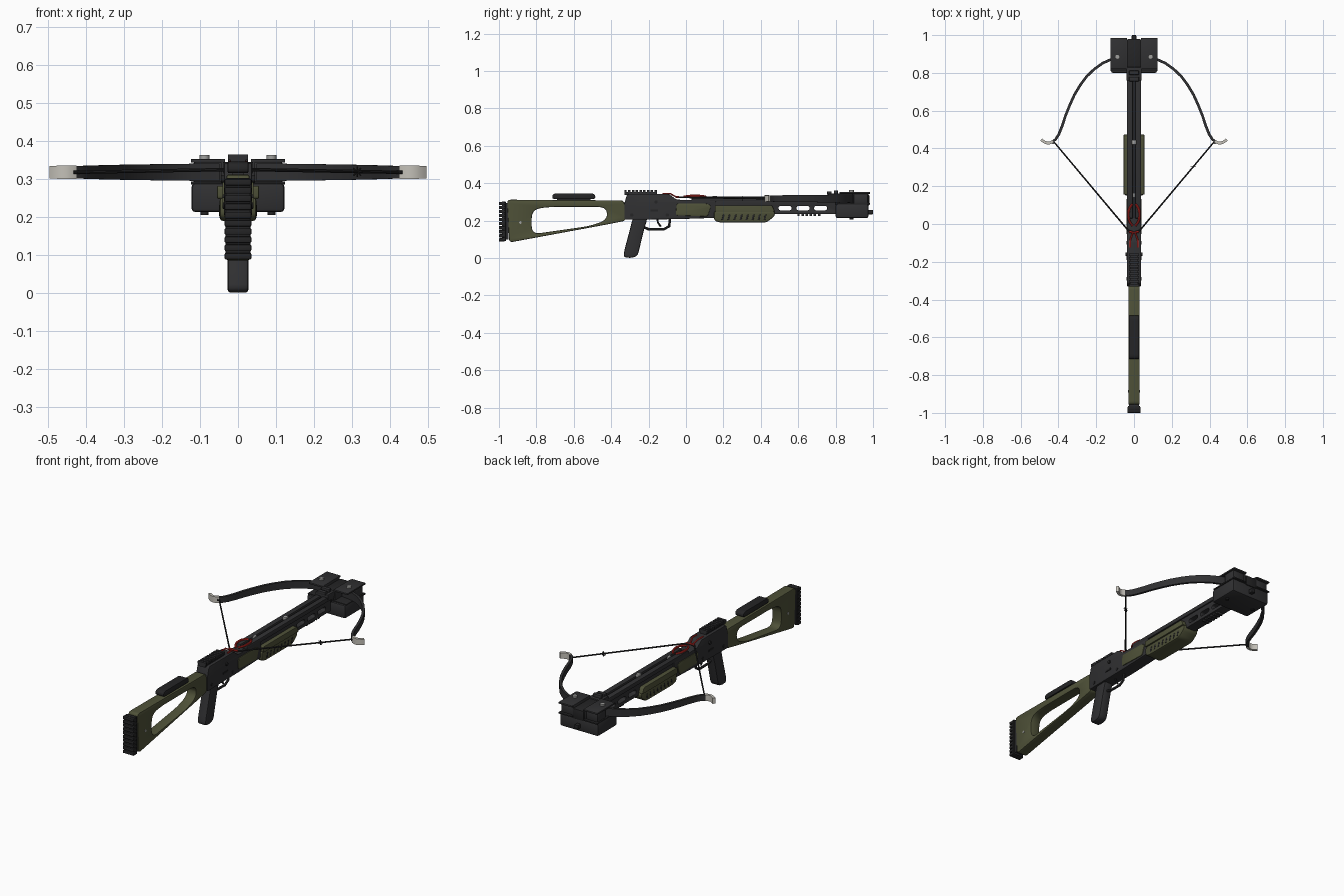
import bpy, bmesh, math
from mathutils import Matrix, Vector

if "Cube" in bpy.data.objects:
    bpy.data.objects.remove(bpy.data.objects["Cube"])


def material(name, rgb):
    m = bpy.data.materials.new(name)
    m.diffuse_color = (*rgb, 1)
    m.use_nodes = True
    m.node_tree.nodes["Principled BSDF"].inputs["Base Color"].default_value = m.diffuse_color
    return m


BLACK = material("matte black", (0.030, 0.030, 0.032))
DARK = material("rubber black", (0.018, 0.018, 0.019))
OLIVE = material("olive", (0.078, 0.083, 0.040))
RED = material("red", (0.60, 0.025, 0.02))
BONE = material("pale grey", (0.55, 0.53, 0.48))
STEEL = material("steel", (0.35, 0.35, 0.34))


def finish(name, me, mat, mirror=False):
    ob = bpy.data.objects.new(name, me)
    bpy.context.collection.objects.link(ob)
    me.materials.clear()
    me.materials.append(mat)
    if mirror:
        ob.modifiers.new("mirror", 'MIRROR').use_mirror_merge = False
    bpy.context.view_layer.objects.active = ob
    ob.select_set(True)
    bpy.ops.object.shade_smooth_by_angle(angle=math.radians(35))
    ob.select_set(False)
    return ob


def from_bm(name, bm, mat, mirror=False):
    bmesh.ops.recalc_face_normals(bm, faces=bm.faces)
    me = bpy.data.meshes.new(name)
    bm.to_mesh(me)
    bm.free()
    return finish(name, me, mat, mirror)


def add_box(bm, x, y, z):
    m = Matrix.Translation([(a + b) / 2 for a, b in (x, y, z)])
    m = m @ Matrix.Diagonal([b - a for a, b in (x, y, z)]).to_4x4()
    bmesh.ops.create_cube(bm, size=1, matrix=m)


def boxes(name, items, mat, bevel=0.0, mirror=False):
    bm = bmesh.new()
    for it in items:
        add_box(bm, *it)
    if bevel:
        bmesh.ops.bevel(bm, geom=bm.edges[:], offset=bevel, segments=2,
                        profile=0.5, affect='EDGES')
    return from_bm(name, bm, mat, mirror)


def pins(name, spots, r, axis, mat, mirror=False):
    """Cylinders given as (centre, length) along x or z."""
    bm = bmesh.new()
    for c, length in spots:
        m = Matrix.Translation(c)
        if axis == 'x':
            m = m @ Matrix.Rotation(math.pi / 2, 4, 'Y')
        bmesh.ops.create_cone(bm, cap_ends=True, segments=16, radius1=r,
                              radius2=r, depth=length, matrix=m)
    return from_bm(name, bm, mat, mirror)


def rounded(pts, r):
    out, n = [], len(pts)
    for i in range(n):
        p, a, b = Vector(pts[i]), Vector(pts[i - 1]), Vector(pts[(i + 1) % n])
        p0 = p + (a - p).normalized() * min(r, (a - p).length * 0.48)
        p1 = p + (b - p).normalized() * min(r, (b - p).length * 0.48)
        for k in range(5):
            t = k / 4
            out.append(p0 * (1 - t) ** 2 + p * (2 * t * (1 - t)) + p1 * t * t)
    return out


def slab(name, half, outline, mat, r=0.01, holes=(), hole_r=0.03, bevel=0.003):
    """Side outline in (y, z), extruded to both sides of x = 0."""
    cu = bpy.data.curves.new(name, 'CURVE')
    cu.dimensions, cu.fill_mode = '2D', 'BOTH'
    cu.extrude, cu.bevel_depth, cu.offset = half - bevel, bevel, -bevel
    cu.bevel_resolution = 1
    for loop in [rounded(outline, r)] + [rounded(h, hole_r) for h in holes]:
        sp = cu.splines.new('POLY')
        sp.points.add(len(loop) - 1)
        for q, p in zip(sp.points, loop):
            q.co = (p.x, p.y, 0, 1)
        sp.use_cyclic_u = True
    tmp = bpy.data.objects.new("tmp", cu)
    bpy.context.collection.objects.link(tmp)
    dg = bpy.context.evaluated_depsgraph_get()
    me = bpy.data.meshes.new_from_object(tmp.evaluated_get(dg))
    bpy.data.objects.remove(tmp)
    me.transform(Matrix(((0, 0, 1, 0), (1, 0, 0, 0), (0, 1, 0, 0), (0, 0, 0, 1))))
    bm = bmesh.new()
    bm.from_mesh(me)
    bmesh.ops.remove_doubles(bm, verts=bm.verts, dist=1e-5)
    return from_bm(name, bm, mat)


def tube(name, pts, r, mat, mirror=False, smooth=False):
    cu = bpy.data.curves.new(name, 'CURVE')
    cu.dimensions, cu.bevel_depth, cu.bevel_resolution = '3D', r, 2
    cu.use_fill_caps = True
    sp = cu.splines.new('NURBS' if smooth else 'POLY')
    sp.points.add(len(pts) - 1)
    for q, p in zip(sp.points, pts):
        q.co = (*p, 1)
    if smooth:
        sp.use_endpoint_u, sp.order_u, sp.resolution_u = True, 3, 6
    tmp = bpy.data.objects.new("tmp", cu)
    bpy.context.collection.objects.link(tmp)
    dg = bpy.context.evaluated_depsgraph_get()
    me = bpy.data.meshes.new_from_object(tmp.evaluated_get(dg))
    bpy.data.objects.remove(tmp)
    return finish(name, me, mat, mirror)


def ribbon(name, path, thick, h0, h1, z, mat):
    """Flat band following an (x, y) path, mirrored to the other side."""
    bm, rings, n = bmesh.new(), [], len(path)
    pts = [Vector(p) for p in path]
    for i, p in enumerate(pts):
        d = (pts[min(i + 1, n - 1)] - pts[max(i - 1, 0)]).normalized()
        o = Vector((-d.y, d.x)) * thick / 2
        h = (h0 + (h1 - h0) * i / (n - 1)) / 2
        rings.append([bm.verts.new((p.x + s * o.x, p.y + s * o.y, z + t * h))
                      for s, t in ((1, 1), (1, -1), (-1, -1), (-1, 1))])
    for a, b in zip(rings, rings[1:]):
        for k in range(4):
            bm.faces.new((a[k], a[(k + 1) % 4], b[(k + 1) % 4], b[k]))
    bm.faces.new(rings[0])
    bm.faces.new(rings[-1])
    return from_bm(name, bm, mat, True)


# Shoulder stock with its opening, butt pad and cheek rest
slab("stock", 0.03, [(-0.957, 0.312), (-0.33, 0.308), (-0.32, 0.20), (-0.42, 0.18),
                     (-0.945, 0.083)], OLIVE, 0.02,
     [[(-0.825, 0.258), (-0.74, 0.273), (-0.425, 0.273), (-0.42, 0.205),
       (-0.51, 0.172), (-0.825, 0.127)]], 0.045, 0.005)
boxes("butt_pad", [((-0.033, 0.033), (-0.985, -0.963), (0.09, 0.303))], DARK, 0.004)
boxes("butt_ridges", [((-0.035, 0.035), (-1.0, -0.968), (0.089 + i * 0.0216, 0.106 + i * 0.0216))
                      for i in range(10)], DARK, 0.003)
boxes("pad_spacer", [((-0.026, 0.026), (-0.966, -0.95), (0.10, 0.295))], BLACK)
slab("cheek_rest", 0.027, [(-0.715, 0.316), (-0.715, 0.338), (-0.70, 0.346), (-0.50, 0.346),
                           (-0.485, 0.336), (-0.485, 0.316)], DARK, 0.012)
boxes("cheek_mount", [((-0.015, 0.015), (-0.69, -0.51), (0.30, 0.32))], BLACK)
pins("stock_pins", [((0, -0.885, 0.19), 0.066)], 0.007, 'x', STEEL)

# Receiver, sight rail, bracket and pins
slab("receiver", 0.037, [(-0.33, 0.29), (-0.315, 0.342), (-0.09, 0.342), (-0.05, 0.312),
                         (0.16, 0.308), (0.16, 0.215), (-0.04, 0.208), (-0.33, 0.205)], BLACK)
boxes("sight_rail", [((-0.02, 0.02), (-0.33, -0.155), (0.338, 0.353))] +
      [((-0.026, 0.026), (-0.33 + i * 0.0202, -0.317 + i * 0.0202), (0.350, 0.365))
       for i in range(9)], BLACK)
pins("receiver_pins", [((0, -0.16, 0.30), 0.09), ((0, -0.29, 0.23), 0.079),
                       ((0, -0.10, 0.23), 0.079)], 0.009, 'x', DARK)
boxes("safety_lever", [((-0.041, 0.041), (-0.19, -0.15), (0.25, 0.26))], DARK)
slab("side_panels", 0.041, [(-0.055, 0.228), (-0.05, 0.292), (0.11, 0.292), (0.135, 0.28),
                            (0.115, 0.222)], OLIVE, 0.012)

# Pistol grip and trigger
slab("grip", 0.027, [(-0.285, 0.215), (-0.205, 0.215), (-0.225, 0.15), (-0.258, 0.012),
                     (-0.29, 0.0), (-0.335, 0.004), (-0.33, 0.04), (-0.298, 0.16)],
     BLACK, 0.02, bevel=0.008)
tube("trigger_guard", [(0, -0.225, 0.165), (0, -0.20, 0.154), (0, -0.12, 0.153),
                       (0, -0.09, 0.17), (0, -0.085, 0.215)], 0.007, BLACK)
tube("trigger", [(0, -0.155, 0.215), (0, -0.15, 0.19), (0, -0.135, 0.168)], 0.005, DARK)

# Barrel with open slots, twin flight rails and lower accessory rail
slab("barrel", 0.03, [(0.1, 0.235), (0.1, 0.312), (0.83, 0.312), (0.83, 0.235)], BLACK, 0.006,
     [[(a, 0.255), (a, 0.278), (b, 0.278), (b, 0.255)]
      for a, b in ((0.495, 0.565), (0.59, 0.66), (0.685, 0.755))], 0.012)
boxes("flight_rails", [((0.006, 0.037), (0.03, 0.84), (0.304, 0.328))], BLACK, 0.003, True)
boxes("lower_rail", [((-0.02, 0.02), (0.595 + i * 0.022, 0.608 + i * 0.022), (0.224, 0.237))
                     for i in range(6)], BLACK)
boxes("bolt_rest", [((-0.012, 0.012), (0.42, 0.445), (0.318, 0.337)),
                    ((-0.006, 0.006), (0.14, 0.165), (0.315, 0.331))], STEEL, 0.002)

# Fore grip with slanted vents
slab("upper_guard", 0.055, [(0.155, 0.248), (0.155, 0.282), (0.46, 0.282), (0.475, 0.248)],
     OLIVE, 0.008)
slab("fore_grip", 0.048, [(0.15, 0.252), (0.15, 0.20), (0.18, 0.19), (0.43, 0.19),
                          (0.475, 0.225), (0.475, 0.252)], OLIVE, 0.015, bevel=0.008)
for i in range(8):
    y = 0.19 + i * 0.032
    slab("grip_vent", 0.0495, [(y, 0.203), (y + 0.010, 0.203), (y + 0.017, 0.232),
                               (y + 0.007, 0.232)], DARK, 0.004, bevel=0.001)

# Front riser block, limb clamps, bolts and nose
boxes("riser_block", [((-0.122, 0.122), (0.80, 0.975), (0.213, 0.290))], BLACK, 0.01)
boxes("lower_clamp", [((0.036, 0.124), (0.81, 0.985), (0.286, 0.294))], DARK, 0.002, True)
boxes("limb_pocket", [((0.04, 0.118), (0.895, 0.972), (0.290, 0.346))], BLACK, 0.008, True)
boxes("upper_clamp", [((0.036, 0.124), (0.82, 0.985), (0.343, 0.353))], BLACK, 0.003, True)
boxes("clamp_wall", [((0.034, 0.045), (0.82, 0.975), (0.285, 0.353))], BLACK, 0.002, True)
boxes("riser_centre", [((-0.035, 0.035), (0.80, 0.98), (0.28, 0.338))], DARK, 0.004)
boxes("front_bridge", [((-0.04, 0.04), (0.76, 0.83), (0.315, 0.345)),
                       ((-0.026, 0.026), (0.755, 0.778), (0.34, 0.357)),
                       ((-0.026, 0.026), (0.79, 0.812), (0.34, 0.362))], BLACK, 0.003)
pins("clamp_bolts", [((0.088, 0.885, 0.355), 0.016)], 0.013, 'z', STEEL, True)
pins("lower_bolts", [((0.088, 0.885, 0.212), 0.012)], 0.010, 'z', DARK, True)
boxes("nose", [((-0.012, 0.012), (0.965, 1.0), (0.234, 0.258))], DARK, 0.004)

# Bow limbs and tips
ribbon("limbs", [(0.05, 0.885), (0.12, 0.872), (0.165, 0.852), (0.21, 0.82), (0.25, 0.782),
                 (0.285, 0.735), (0.315, 0.685), (0.34, 0.63), (0.362, 0.575), (0.38, 0.52),
                 (0.398, 0.475), (0.415, 0.448), (0.435, 0.434)], 0.014, 0.046, 0.032, 0.318, BLACK)
ribbon("limb_tips", [(0.428, 0.438), (0.442, 0.430), (0.458, 0.428), (0.472, 0.433),
                     (0.484, 0.441), (0.491, 0.447)], 0.015, 0.036, 0.033, 0.318, BONE)

# String, whisker damper and red servings
tube("string", [(0.432, 0.428, 0.318), (0.42, 0.43, 0.318), (0.03, -0.035, 0.325),
                (0, -0.045, 0.325)], 0.0045, DARK, True)
for i in range(4):
    a = i * math.pi / 4
    dx, dz = 0.014 * math.cos(a), 0.014 * math.sin(a)
    tube("damper_whisker", [(0.313 - dx, 0.303, 0.319 - dz), (0.313 + dx, 0.303, 0.319 + dz)],
         0.002, DARK)
tube("red_loops", [(0.006, -0.01, 0.328), (0.026, 0.01, 0.332), (0.03, 0.05, 0.334),
                   (0.026, 0.085, 0.332), (0.008, 0.105, 0.328)], 0.006, RED, True, True)
tube("red_serving", [(-0.026, -0.04, 0.326), (0, -0.046, 0.326), (0.026, -0.04, 0.326)],
     0.006, RED)
tube("red_latch", [(0.008, -0.05, 0.325), (0.02, -0.085, 0.345), (0.02, -0.125, 0.344)],
     0.004, RED, True)
